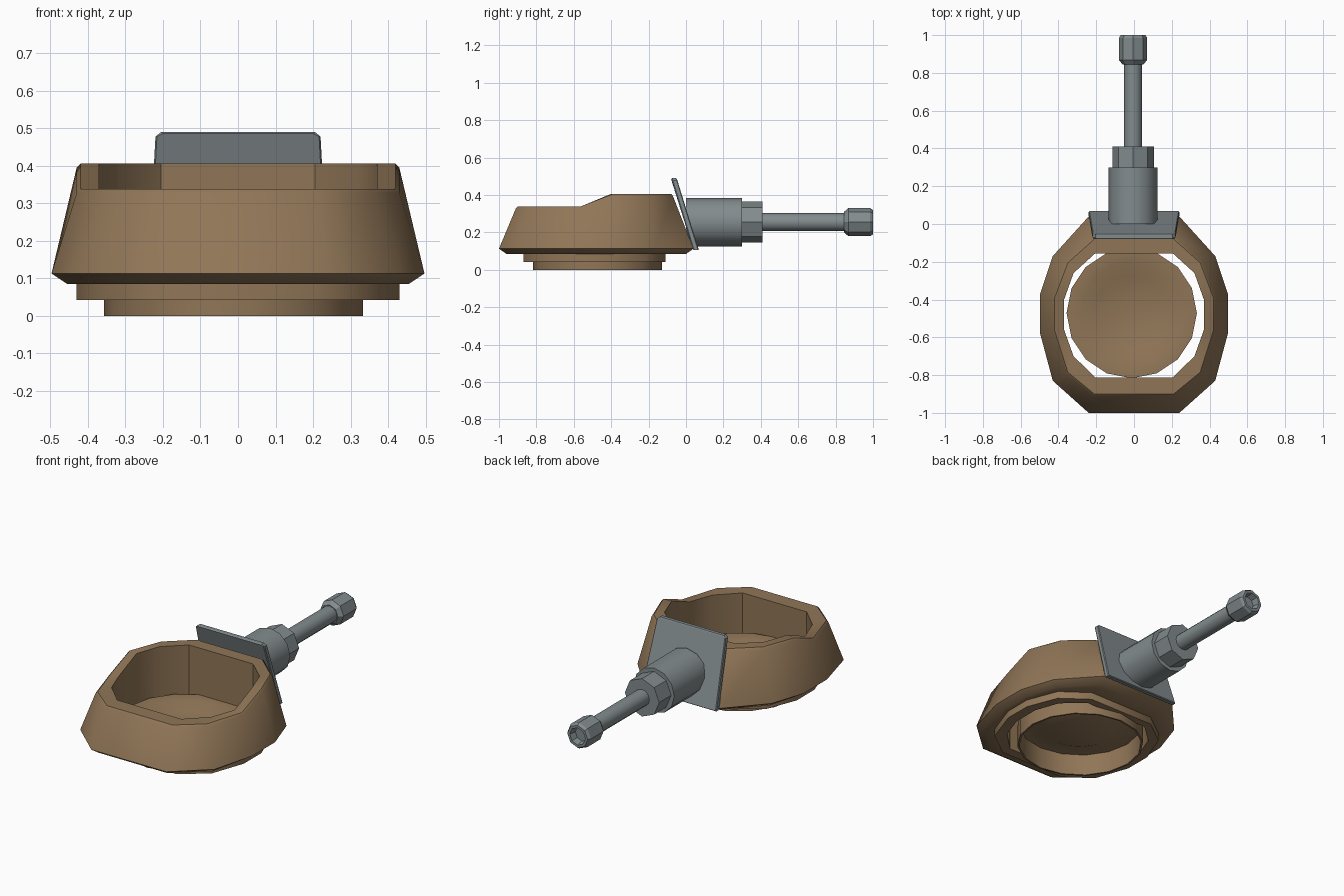
import bpy, bmesh, math
from mathutils import Vector, Matrix

if "Cube" in bpy.data.objects:
    bpy.data.objects.remove(bpy.data.objects["Cube"])


def material(name, col):
    m = bpy.data.materials.new(name)
    m.diffuse_color = (*col, 1)
    m.use_nodes = True
    m.node_tree.nodes["Principled BSDF"].inputs["Base Color"].default_value = m.diffuse_color
    return m


brown = material("brown", (0.28, 0.18, 0.095))
grey = material("grey", (0.225, 0.26, 0.27))


def loft(name, rings, mat, closed=False, caps=(False, False), angle=40):
    """Skin a list of equal-length point rings."""
    bm = bmesh.new()
    vs = [[bm.verts.new(p) for p in r] for r in rings]
    pairs = list(zip(vs, vs[1:])) + ([(vs[-1], vs[0])] if closed else [])
    for a, b in pairs:
        n = len(a)
        for i in range(n):
            j = (i + 1) % n
            bm.faces.new((a[i], a[j], b[j], b[i]))
    if caps[0]:
        bm.faces.new(vs[0][::-1])
    if caps[1]:
        bm.faces.new(vs[-1])
    bmesh.ops.recalc_face_normals(bm, faces=bm.faces)
    me = bpy.data.meshes.new(name)
    bm.to_mesh(me)
    bm.free()
    me.materials.append(mat)
    ob = bpy.data.objects.new(name, me)
    bpy.context.collection.objects.link(ob)
    bpy.ops.object.select_all(action='DESELECT')
    ob.select_set(True)
    bpy.context.view_layer.objects.active = ob
    bpy.ops.object.shade_smooth_by_angle(angle=math.radians(angle))
    return ob


def outline(half, z_front, z_back):
    """Mirror a half outline (front to back); front half and back half heights."""
    pts = [(x, y, z_front if i < 3 else z_back) for i, (x, y) in enumerate(half)]
    return pts + [(-x, y, z) for x, y, z in reversed(pts)]


def lathe_rings(profile, n, centre, along_y=False):
    """Rings of (radius, position) around the z axis or the y axis."""
    out = []
    for r, h in profile:
        ring = []
        for i in range(n):
            a = 2 * math.pi * i / n
            u, v = r * math.cos(a), r * math.sin(a)
            ring.append((centre[0] + u, h, centre[1] + v) if along_y
                        else (centre[0] + u, centre[1] + v, h))
        out.append(ring)
    return out


# Twelve-sided body with stepped rim and open bore
wide = [(.24, -1.0), (.43, -.83), (.497, -.58), (.497, -.37), (.43, -.17), (.24, .04)]
base = [(.22, -.96), (.40, -.81), (.455, -.57), (.455, -.38), (.40, -.19), (.22, .0)]
foot = [(.21, -.87), (.36, -.76), (.43, -.56), (.43, -.40), (.36, -.22), (.21, -.11)]
top_out = [(.215, -.91), (.36, -.79), (.43, -.565), (.43, -.39), (.36, -.20), (.215, -.07)]
top_rim = [(.21, -.90), (.35, -.785), (.42, -.565), (.42, -.39), (.35, -.205), (.21, -.08)]
hole = [(.205, -.812), (.32, -.70), (.37, -.56), (.37, -.40), (.32, -.26), (.205, -.155)]
loft("body", [
    outline(foot, .043, .043), outline(foot, .085, .085), outline(base, .085, .085),
    outline(wide, .113, .113), outline(top_out, .328, .395), outline(top_rim, .338, .406),
    outline(hole, .338, .406), outline(hole, .043, .043)], brown, closed=True)

# Dished plug in the bore, hollow underneath
loft("dished_plug", lathe_rings([
    (.335, 0), (.345, 0), (.345, .135), (.27, .135), (.20, .105)], 16,
    (-.012, -.472)), brown, caps=(False, True))
loft("plug_inside", lathe_rings([
    (.335, 0), (.335, .125), (.26, .125), (.19, .095)], 16,
    (-.012, -.472)), brown, caps=(False, True))

# Tilted tapered mounting plate
def plate_ring(dy, inset):
    pts = [(.24 - inset, .052, .105 + inset), (.22 - inset, -.062, .478),
           (.205 - inset, -.066, .49 - inset)]
    pts += [(-x, y, z) for x, y, z in reversed(pts)]
    return [(x, y + dy, z) for x, y, z in pts]


loft("mounting_plate", [plate_ring(-.014, .004), plate_ring(-.008, 0),
                        plate_ring(.012, 0), plate_ring(.016, .004)],
     grey, caps=(True, True), angle=20)

# Stepped barrel, rod and end knob along the y axis
axis = (-.005, .255)
loft("barrel", lathe_rings([(.13, .0), (.13, .30)], 12, axis, True), grey, caps=(True, True))
loft("collar", lathe_rings([(.11, .29), (.11, .41)], 8, axis, True), grey,
     caps=(True, True), angle=30)
loft("rod", lathe_rings([(.048, .40), (.048, .87)], 12, axis, True), grey, caps=(True, True))
loft("end_knob", lathe_rings([
    (.045, .845), (.055, .845), (.075, .868), (.075, .985), (.065, 1.0),
    (.05, 1.0), (.042, .96)], 8, axis, True), grey, caps=(True, True), angle=30)
